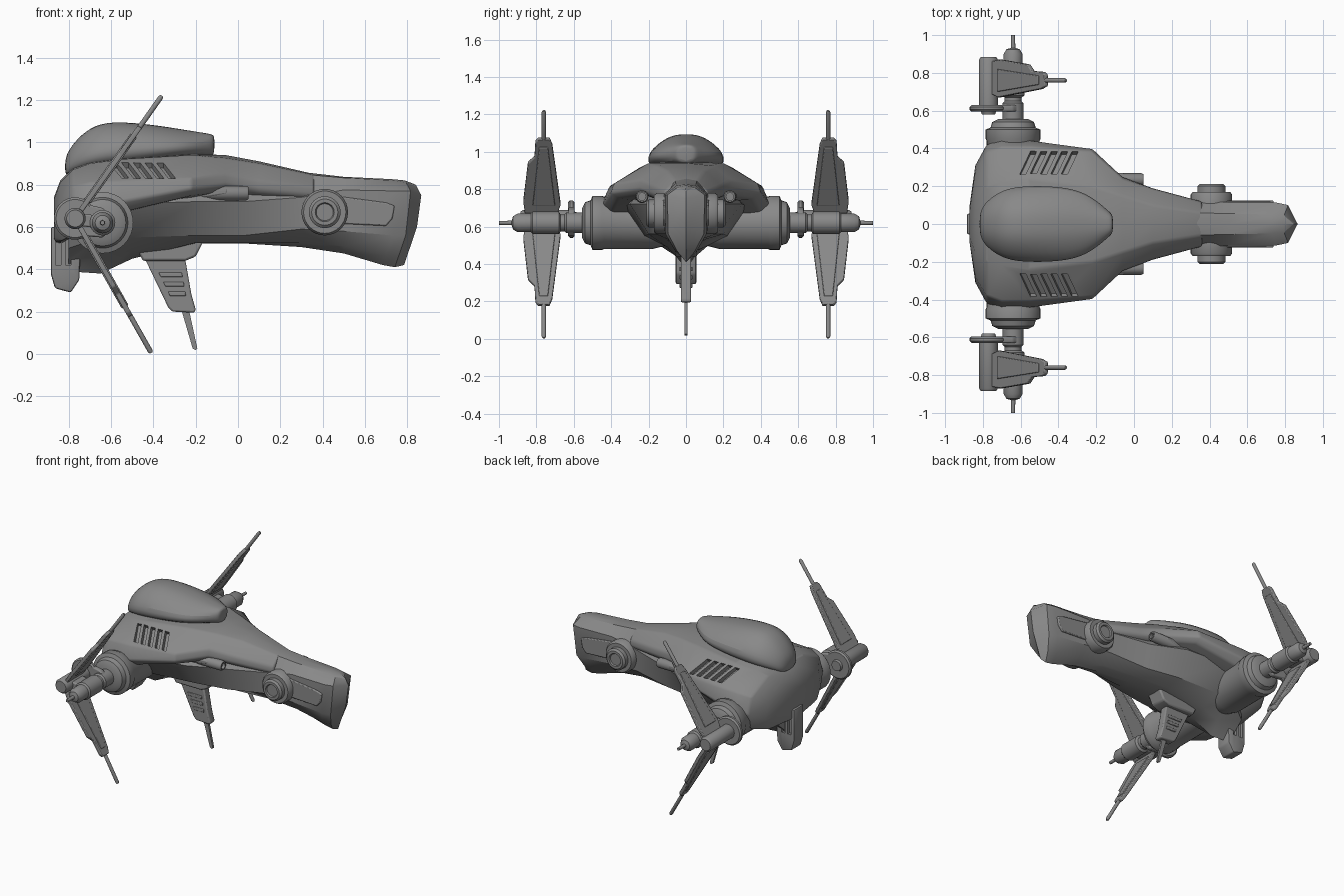
import bpy, bmesh, math
from mathutils import Vector

cube = bpy.data.objects.get("Cube")
if cube:
    bpy.data.objects.remove(cube, do_unlink=True)

grey = bpy.data.materials.new("hull_grey")
grey.use_nodes = True
grey.diffuse_color = (0.25, 0.25, 0.25, 1)
grey.node_tree.nodes["Principled BSDF"].inputs["Base Color"].default_value = (0.25, 0.25, 0.25, 1)

X, Y, Z = Vector((1, 0, 0)), Vector((0, 1, 0)), Vector((0, 0, 1))


def smooth(obj, angle=35):
    obj.data.shade_smooth()
    obj.data.set_sharp_from_angle(angle=math.radians(angle))


def skin(name, rings, start_cap=True, end_cap=True, mirror=False, angle=35):
    """Join closed rings of points into one surface."""
    bm = bmesh.new()
    loops = [[bm.verts.new(p) for p in ring] for ring in rings]
    n = len(loops[0])
    for a, b in zip(loops, loops[1:]):
        for i in range(n):
            j = (i + 1) % n
            bm.faces.new((a[i], a[j], b[j], b[i]))
    if start_cap:
        bm.faces.new(loops[0])
    if end_cap:
        bm.faces.new(loops[-1])
    bmesh.ops.remove_doubles(bm, verts=bm.verts, dist=0.0001)
    bmesh.ops.recalc_face_normals(bm, faces=bm.faces)
    mesh = bpy.data.meshes.new(name)
    bm.to_mesh(mesh)
    bm.free()
    mesh.materials.append(grey)
    obj = bpy.data.objects.new(name, mesh)
    bpy.context.collection.objects.link(obj)
    smooth(obj, angle)
    if mirror:
        mod = obj.modifiers.new("mirror", "MIRROR")
        mod.use_axis = (False, True, False)
    return obj


def loft(name, stations, **kw):
    """Symmetric sections along x; each half runs top centre to bottom centre."""
    rings = []
    for x, half in stations:
        right = [Vector((x, y, z)) for y, z in half]
        left = [Vector((p.x, -p.y, p.z)) for p in reversed(right[1:-1])]
        rings.append(right + left)
    return skin(name, rings, **kw)


def prism(name, outline, low, high, origin=(0, 0, 0), u=X, v=Z, w=Y, **kw):
    """Extrude an outline in the u, v plane along w."""
    o = Vector(origin)
    return skin(name, [[o + u * a + v * b + w * d for a, b in outline] for d in (low, high)], **kw)


def lathe(name, origin, axis, profile, sides=32, **kw):
    """Turn (distance, radius) pairs around an axis."""
    q = axis.to_track_quat("Z", "Y")
    rings = []
    for d, r in profile:
        rings.append([Vector(origin) + q @ Vector((r * math.cos(t), r * math.sin(t), d))
                      for t in (math.tau * i / sides for i in range(sides))])
    return skin(name, rings, start_cap=False, end_cap=False, **kw)


def apply_modifier(obj, mod):
    bpy.context.view_layer.objects.active = obj
    bpy.ops.object.modifier_apply(modifier=mod.name)


def bevel(obj, width, segments=2):
    mod = obj.modifiers.new("bevel", "BEVEL")
    mod.width, mod.segments = width, segments
    mod.limit_method, mod.angle_limit = "ANGLE", math.radians(28)
    return mod


def cut(obj, cutters):
    for c in cutters:
        c.hide_render = True
        mod = obj.modifiers.new("cut", "BOOLEAN")
        mod.operation, mod.solver, mod.object = "DIFFERENCE", "EXACT", c
        apply_modifier(obj, mod)
        bpy.data.objects.remove(c, do_unlink=True)
    smooth(obj)


# Upper armour shell
shell = loft("armour_shell", [
    (-0.87, [(0, .74), (.07, .73), (.10, .68), (.10, .6), (.08, .54), (0, .53)]),
    (-0.84, [(0, .82), (.15, .81), (.28, .73), (.31, .62), (.26, .53), (0, .52)]),
    (-0.78, [(0, .88), (.2, .87), (.38, .79), (.42, .68), (.38, .56), (0, .55)]),
    (-0.70, [(0, .91), (.22, .9), (.41, .81), (.46, .7), (.42, .62), (0, .6)]),
    (-0.55, [(0, .93), (.24, .92), (.41, .815), (.445, .72), (.4, .67), (0, .66)]),
    (-0.22, [(0, .945), (.2, .94), (.385, .83), (.4, .78), (.36, .75), (0, .7)]),
    (-0.06, [(0, .94), (.15, .925), (.24, .85), (.25, .8), (.22, .77), (0, .7)]),
    (0.1, [(0, .91), (.1, .9), (.185, .82), (.19, .775), (.17, .75), (0, .7)]),
    (0.36, [(0, .85), (.06, .845), (.115, .79), (.12, .75), (.1, .73), (0, .7)])])
apply_modifier(shell, bevel(shell, 0.012))

# Slanted vents on both shoulders
slots = []
for side in (1, -1):
    slope = Vector((0, side * 0.84, -0.54))
    normal = Vector((0, side * 0.54, 0.84))
    for i in range(5):
        slots.append(prism("vent_cutter", [(-.045, -.07), (-.012, -.07), (.045, .07), (.012, .07)],
                           -0.03, 0.06, (-0.56 + i * 0.055, side * 0.325, 0.866), X, slope, normal))
cut(shell, slots)

# Lower body running out into the long nose, ending in an upright ridge
body = loft("lower_body", [
    (-0.8, [(0, .65), (.08, .65), (.12, .6), (.12, .5), (.05, .44), (0, .39)]),
    (-0.65, [(0, .8), (.2, .8), (.32, .7), (.22, .55), (.06, .47), (0, .38)]),
    (-0.5, [(0, .85), (.2, .84), (.33, .71), (.22, .55), (.1, .49), (0, .45)]),
    (-0.2, [(0, .9), (.18, .88), (.3, .72), (.2, .56), (.1, .525), (0, .522)]),
    (0.03, [(0, .9), (.1, .87), (.2, .72), (.16, .56), (.08, .525), (0, .522)]),
    (0.3, [(0, .86), (.06, .85), (.128, .74), (.125, .59), (.06, .525), (0, .505)]),
    (0.5, [(0, .837), (.055, .832), (.115, .775), (.113, .58), (.06, .51), (0, .475)]),
    (0.74, [(0, .826), (.05, .82), (.113, .77), (.11, .56), (.055, .465), (0, .42)]),
    (0.8, [(0, .82), (.045, .81), (.1, .77), (.095, .56), (.045, .465), (0, .41)]),
    (0.84, [(0, .8), (0, .79), (0, .75), (0, .6), (0, .5), (0, .42)])], end_cap=False, angle=30)
# Rake the nose face so it bulges at mid height and tucks back below
for vert in body.data.vertices:
    if vert.co.x > 0.73:
        z = vert.co.z
        vert.co.x += 0.04 - 1.3 * max(0, z - 0.72) ** 1.1 * 0.5 - 0.34 * max(0, 0.7 - z)

# Canopy
canopy = loft("canopy", [
    (-0.82, [(0, .93), (.04, .92), (.07, .88), (.06, .84), (0, .83)]),
    (-0.78, [(0, 1.0), (.07, .99), (.13, .93), (.12, .86), (0, .85)]),
    (-0.70, [(0, 1.075), (.09, 1.065), (.19, .97), (.18, .88), (0, .87)]),
    (-0.6, [(0, 1.105), (.1, 1.095), (.215, .99), (.2, .89), (0, .88)]),
    (-0.4, [(0, 1.085), (.09, 1.08), (.215, 1.0), (.2, .915), (0, .9)]),
    (-0.25, [(0, 1.06), (.07, 1.055), (.18, 1.0), (.17, .94), (0, .92)]),
    (-0.13, [(0, 1.04), (.04, 1.04), (.07, 1.01), (.06, .945), (0, .93)]),
    (-0.11, [(0, 1.035), (.03, 1.03), (.05, 1.01), (.045, .95), (0, .94)])])
canopy.modifiers.new("subdivide", "SUBSURF").levels = 2
canopy.modifiers["subdivide"].render_levels = 2
smooth(canopy, 60)

# Nose side panels, round hubs and under-shell tubes
bevel(prism("nose_panel", [(.28, .755), (.4, .755), (.7, .715), (.74, .7), (.73, .64), (.7, .605),
                           (.5, .615), (.36, .63)], 0.1, 0.124, mirror=True), 0.006)
lathe("nose_hub", (.41, 0, .67), Y, [(.09, 0), (.09, .11), (.155, .11), (.17, .1), (.17, .075), (.2, .075),
                                     (.212, .062), (.212, .045), (.203, .04), (.203, 0)], mirror=True)
lathe("side_tube", (-.4, .235, .76), X, [(0, 0), (0, .034), (.44, .034), (.45, .028), (.45, .02), (.43, .02), (.43, 0)],
      sides=20, mirror=True)
bevel(prism("side_strake", [(-.62, .68), (-.5, .75), (-.22, .78), (-.05, .78), (-.05, .755), (-.22, .73), (-.5, .7)],
            0.2, 0.27, mirror=True), 0.008)

# Side engines and axles
axle = (-0.64, 0, 0.62)
lathe("engine", axle, Y, [(.1, 0), (.1, .12), (.18, .14), (.44, .14), (.45, .145), (.5, .145), (.51, .12), (.54, .11),
                          (.555, .08), (.555, 0)], mirror=True)
lathe("axle", axle, Y, [(.5, 0), (.5, .055), (.64, .055), (.65, .045), (.67, .045), (.68, .06), (.82, .06), (.83, .05),
                        (.9, .05), (.925, .035), (.932, .012), (1, .01), (1, 0)], mirror=True)
hinge = (-0.77, 0, 0.64)
lathe("blade_hinge", hinge, Y, [(.58, 0), (.58, .035), (.595, .04), (.595, .09), (.605, .1), (.62, .1), (.63, .09), (.63, .05),
                                (.87, .05), (.885, .04), (.885, 0)], mirror=True)
bevel(prism("rocker_arm", [(-.77, .72), (-.64, .69), (-.6, .65), (-.6, .59), (-.64, .55), (-.77, .56)],
            0.595, 0.63, mirror=True), 0.008)
bevel(prism("blade_bracket", [(-.78, .67), (-.64, .65), (-.64, .59), (-.78, .61)], 0.7, 0.82, mirror=True), 0.008)

# Stepped blades with tip rods, one up and one down on each side
outline = [(.03, -.07), (.1, -.09), (.49, -.045), (.53, -.03), (.53, .03), (.51, .045), (.41, .05), (.37, .085),
           (.12, .11), (.03, .1)]
panel = [(.1, -.06), (.48, -.022), (.48, .025), (.1, .06)]
for label, dx, dz in (("upper", .41, .58), ("lower", .36, -.635)):
    along = Vector((dx, 0, dz))
    reach = along.length
    along.normalize()
    frame = dict(origin=(hinge[0], 0.76, hinge[2]), u=along, v=Y, w=along.cross(Y), mirror=True)
    bevel(prism(label + "_blade", outline, -.012, .012, **frame), 0.005)
    bevel(prism(label + "_blade_panel", panel, -.018, .018, **frame), 0.004)
    lathe(label + "_blade_rod", frame["origin"], along, [(.5, 0), (.5, .012), (reach - .01, .012), (reach, .007), (reach, 0)],
          sides=12, mirror=True)

# Tail pod with side slots
pod = prism("tail_pod", [(-.885, .6), (-.885, .38), (-.865, .31), (-.79, .29), (-.75, .35), (-.74, .6)], -.055, .055)
apply_modifier(pod, bevel(pod, 0.01))
cut(pod, [prism("pod_cutter", [(x, .54), (x + .026, .54), (x + .026, .42), (x, .42)], side * .035, side * .1)
          for x in (-.862, -.815) for side in (1, -1)])

# Belly fin with ribs and aerial
bevel(prism("fin_mount", [(-.5, .54), (-.16, .54), (-.2, .46), (-.25, .44), (-.45, .44)], -.06, .06), 0.01)
bevel(prism("belly_fin", [(-.44, .45), (-.25, .45), (-.22, .28), (-.2, .21), (-.205, .195), (-.31, .2), (-.33, .22)],
            -.028, .028), 0.008)
for i in range(3):
    z, x = .385 - i * .045, -.375 + i * .022
    bevel(prism("fin_rib", [(x, z), (-.265 + i * .008, z), (-.262 + i * .008, z - .022), (x + .01, z - .022)],
                -.035, .035), 0.004)
prism("fin_aerial", [(-.268, .21), (-.232, .21), (-.192, .025), (-.2, .018), (-.214, .025)], -.008, .008)
